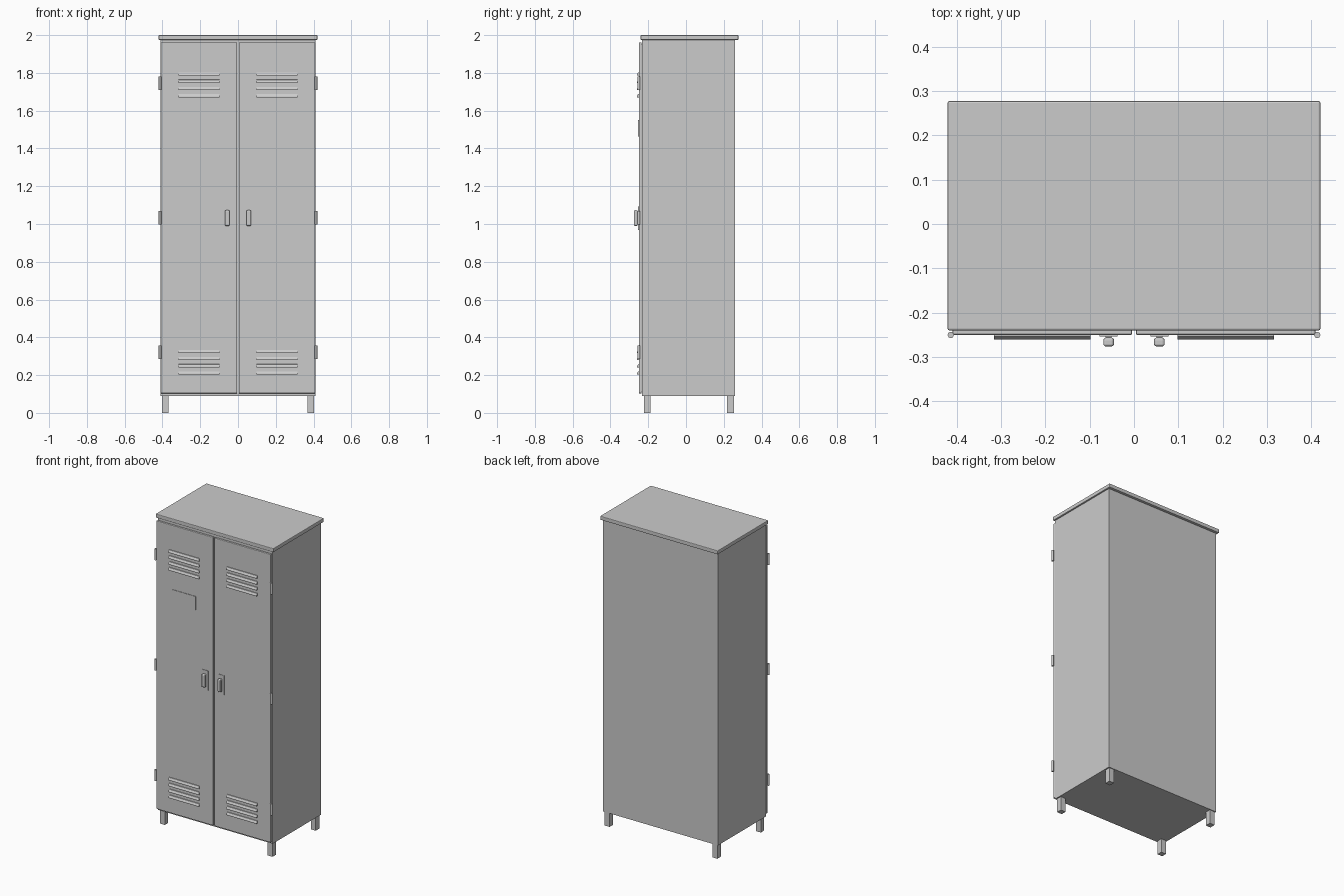
import bpy
import bmesh
from mathutils import Matrix, Vector

cube = bpy.data.objects.get("Cube")
if cube:
    bpy.data.objects.remove(cube, do_unlink=True)

# Single painted metal colour
metal = bpy.data.materials.new("grey_metal")
metal.use_nodes = True
GREY = (0.6, 0.6, 0.6, 1.0)
metal.diffuse_color = GREY
metal.node_tree.nodes["Principled BSDF"].inputs["Base Color"].default_value = GREY


def finish(name, bm, bevel=0.0, segments=2):
    bmesh.ops.recalc_face_normals(bm, faces=bm.faces)
    mesh = bpy.data.meshes.new(name)
    bm.to_mesh(mesh)
    bm.free()
    mesh.materials.append(metal)
    obj = bpy.data.objects.new(name, mesh)
    bpy.context.collection.objects.link(obj)
    if bevel:
        mod = obj.modifiers.new("soft_edges", 'BEVEL')
        mod.width = bevel
        mod.segments = segments
        mod.limit_method = 'ANGLE'
    return obj


def box(name, xs, ys, zs, bevel=0.0, segments=2):
    low, high = (Vector(c) for c in zip(sorted(xs), sorted(ys), sorted(zs)))
    size = high - low
    bm = bmesh.new()
    bmesh.ops.create_cube(bm, size=1, matrix=Matrix.Translation((low + high) / 2)
                          @ Matrix.Diagonal((*size, 1)))
    return finish(name, bm, bevel, segments)


def louver(name, x0, x1, z):
    # Sloping hood that sheds forward over a vent slot
    profile = [(-0.249, 0.009), (-0.254, 0.008), (-0.26, -0.003),
               (-0.26, -0.008), (-0.249, -0.008)]
    bm = bmesh.new()
    face = bm.faces.new([bm.verts.new((x0, y, z + dz)) for y, dz in profile])
    grown = bmesh.ops.extrude_face_region(bm, geom=[face])
    moved = [v for v in grown["geom"] if isinstance(v, bmesh.types.BMVert)]
    bmesh.ops.translate(bm, verts=moved, vec=(x1 - x0, 0, 0))
    return finish(name, bm)


def hinge(name, x, z):
    bm = bmesh.new()
    bmesh.ops.create_cone(bm, cap_ends=True, segments=16, radius1=0.007,
                          radius2=0.007, depth=0.072,
                          matrix=Matrix.Translation((x, -0.25, z)))
    obj = finish(name, bm)
    for poly in obj.data.polygons:
        poly.use_smooth = abs(poly.normal.z) < 0.5
    return obj


# Cabinet shell and overhanging lid
box("cabinet_body", (-0.41, 0.41), (-0.232, 0.26), (0.09, 1.977))
box("lid", (-0.42, 0.42), (-0.24, 0.277), (1.975, 2.0), 0.004)

for side, s in (("left", 1), ("right", -1)):
    # Door with bevelled edges
    box(side + "_door", (s * 0.004, s * 0.409), (-0.25, -0.235), (0.103, 1.962), 0.004)
    box(side + "_door_core", (s * 0.012, s * 0.4), (-0.237, -0.23), (0.11, 1.95))

    # Pull handle on its backing plate
    box(side + "_handle_plate", (s * 0.037, s * 0.078), (-0.253, -0.249), (0.967, 1.093))
    box(side + "_handle_stem", (s * 0.051, s * 0.064), (-0.26, -0.252), (1.0, 1.065))
    box(side + "_handle", (s * 0.045, s * 0.069), (-0.276, -0.256), (0.99, 1.073), 0.006, 3)

    # Vent rows near the top and bottom of the door
    for place, top in (("upper", 1.793), ("lower", 0.325)):
        for i in range(4):
            louver(f"{side}_{place}_louver_{i + 1}", s * 0.098, s * 0.315, top - i * 0.038)

    # Three hinge barrels
    for place, z in (("upper", 1.745), ("middle", 1.034), ("lower", 0.32)):
        hinge(f"{side}_{place}_hinge", s * 0.413, z)

    # Square feet
    for end, ys in (("front", (-0.222, -0.188)), ("back", (0.218, 0.255))):
        box(f"{side}_{end}_leg", (s * 0.367, s * 0.402), ys, (0, 0.095))

# Thin label plate on one door
box("label_plate", (-0.29, -0.125), (-0.253, -0.249), (1.462, 1.55))
